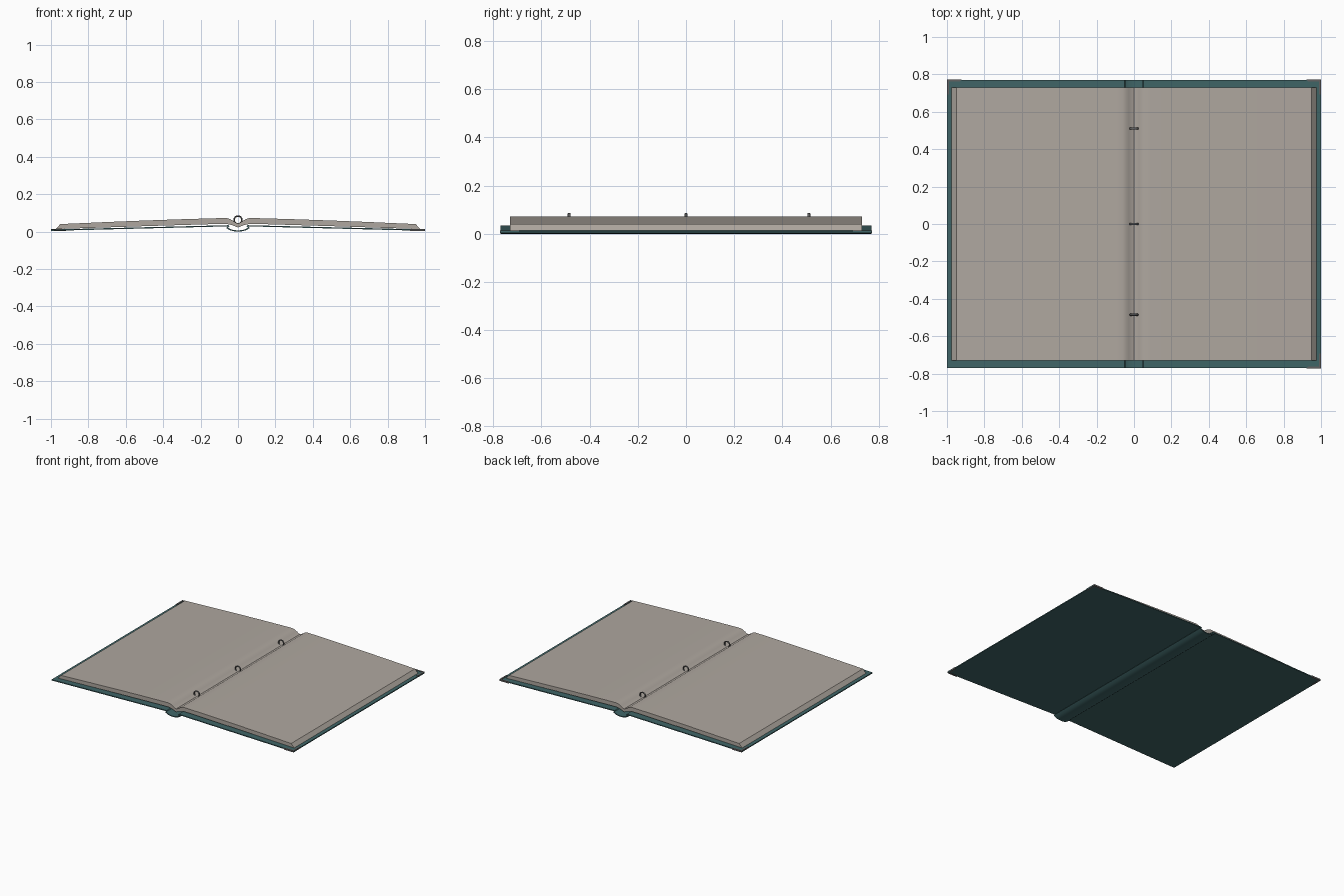
import bpy, bmesh, math
from mathutils import Vector

if "Cube" in bpy.data.objects:
    bpy.data.objects.remove(bpy.data.objects["Cube"])


def material(name, rgb):
    m = bpy.data.materials.new(name)
    m.diffuse_color = (*rgb, 1)
    m.use_nodes = True
    m.node_tree.nodes["Principled BSDF"].inputs["Base Color"].default_value = m.diffuse_color
    return m


TEAL = material("teal_cloth", (0.05, 0.13, 0.135))
PAPER = material("paper", (0.43, 0.39, 0.35))
METAL = material("dark_metal", (0.12, 0.12, 0.12))


def prism(name, outline, direction, mat, smooth=0):
    """Closed outline of 3D points swept along a direction."""
    bm = bmesh.new()
    face = bm.faces.new([bm.verts.new(p) for p in outline])
    swept = bmesh.ops.extrude_face_region(bm, geom=[face])
    verts = [g for g in swept["geom"] if isinstance(g, bmesh.types.BMVert)]
    bmesh.ops.translate(bm, verts=verts, vec=direction)
    bmesh.ops.recalc_face_normals(bm, faces=bm.faces)
    mesh = bpy.data.meshes.new(name)
    bm.to_mesh(mesh)
    bm.free()
    ob = bpy.data.objects.new(name, mesh)
    bpy.context.collection.objects.link(ob)
    mesh.materials.append(mat)
    if smooth:
        bpy.context.view_layer.objects.active = ob
        ob.select_set(True)
        bpy.ops.object.shade_smooth_by_angle(angle=math.radians(smooth))
        ob.select_set(False)
    return ob


def profile(name, xz, half_depth, mat, smooth=0):
    return prism(name, [(x, -half_depth, z) for x, z in xz],
                 Vector((0, 2 * half_depth, 0)), mat, smooth)


def mirrored(half):
    """Left half reflected from a right half that starts at x = 0."""
    return [(-x, z) for x, z in reversed(half[1:])] + half


# Cover boards, sloping up towards the spine
board = [(1.0, 0.004), (1.0, 0.011), (0.05, 0.034), (0.045, 0.028)]
for side, s in (("right", 1), ("left", -1)):
    profile(side + "_cover", [(s * x, z) for x, z in board], 0.77, TEAL)

# Rounded spine strip with folded hinges
outer = [(0, 0.0), (0.025, 0.002), (0.045, 0.008), (0.063, 0.019), (0.052, 0.032)]
inner = [(0, 0.006), (0.022, 0.008), (0.04, 0.013), (0.054, 0.021), (0.046, 0.029)]
profile("spine", mirrored(outer) + mirrored(inner)[::-1], 0.77, TEAL, 30)

# Open page block, curling down into the gutter
top = [(0, 0.044), (0.012, 0.048), (0.028, 0.058), (0.042, 0.067), (0.06, 0.072),
       (0.09, 0.072), (0.3, 0.066), (0.5, 0.059), (0.7, 0.051), (0.95, 0.040)]
bottom = [(0, 0.022), (0.03, 0.034), (0.06, 0.041), (0.1, 0.041),
          (0.5, 0.029), (0.975, 0.0135)]
profile("pages", mirrored(top) + mirrored(bottom)[::-1], 0.73, PAPER, 25)

# Binder rings
for i, y in enumerate((-0.485, 0.0, 0.51)):
    bpy.ops.mesh.primitive_torus_add(
        location=(0, y, 0.062), rotation=(math.pi / 2, 0, 0), major_radius=0.021,
        minor_radius=0.004, major_segments=24, minor_segments=8)
    ring = bpy.context.object
    ring.name = "ring_%d" % (i + 1)
    ring.scale.z = 1.5
    ring.data.materials.append(METAL)
    bpy.ops.object.shade_smooth_by_angle(angle=math.radians(60))
    ring.select_set(False)

# L-shaped corner protectors
L = [(0, 0), (-0.08, 0), (-0.068, -0.012), (-0.012, -0.012), (-0.012, -0.08), (0, -0.08)]
for name, sx, sy in (("back_right", 1, 1), ("back_left", -1, 1), ("front_right", 1, -1)):
    prism(name + "_corner",
          [(sx * (1.0 + x), sy * (0.773 + y), 0.003) for x, y in L],
          Vector((0, 0, 0.0115)), METAL)
